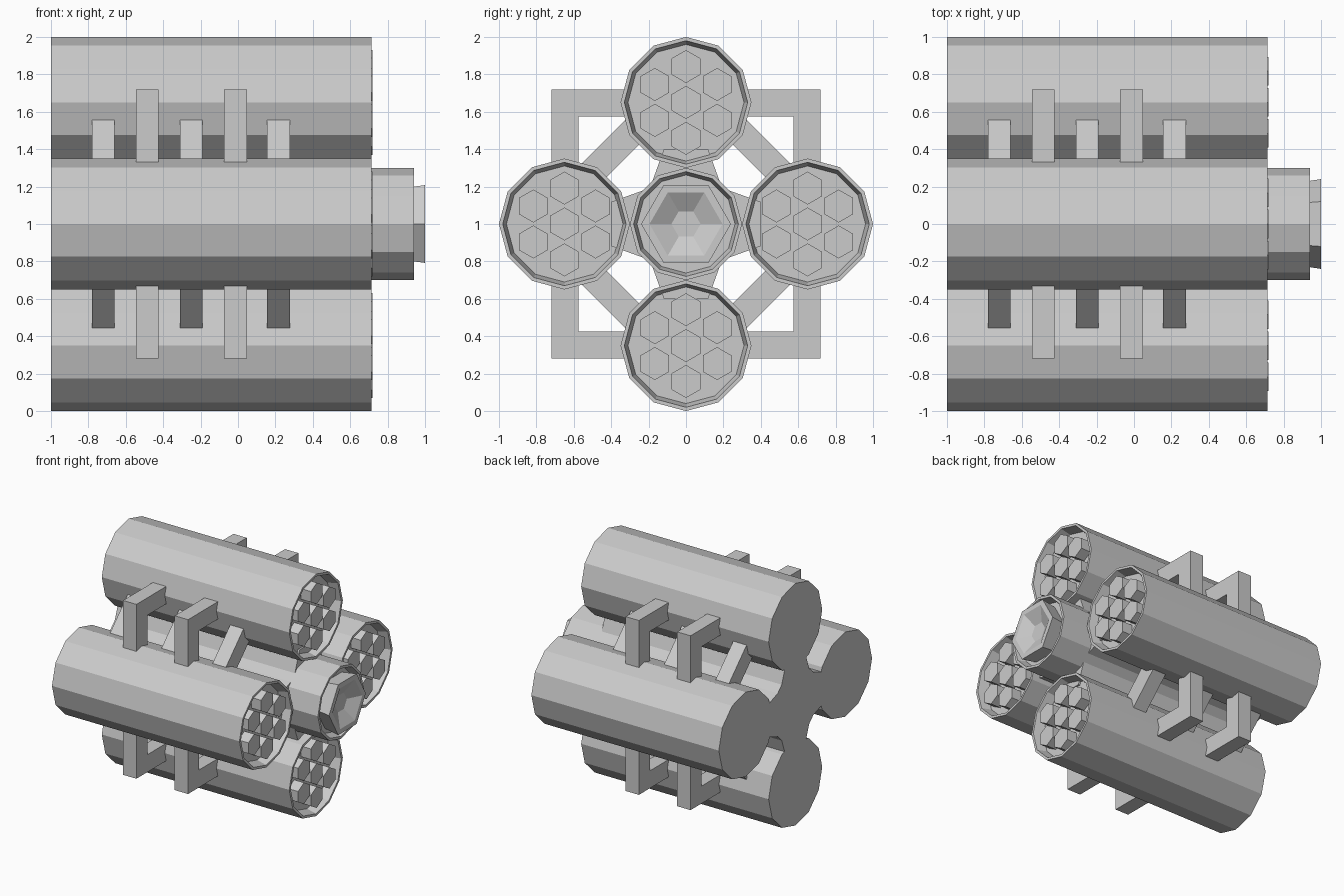
import bpy, bmesh
from math import cos, sin, pi, radians
from mathutils import Matrix, Vector

cube = bpy.data.objects.get("Cube")
if cube:
    bpy.data.objects.remove(cube)

GREY = (0.6, 0.6, 0.6, 1)
metal = bpy.data.materials.new("grey metal")
metal.use_nodes = True
metal.diffuse_color = GREY
metal.node_tree.nodes["Principled BSDF"].inputs["Base Color"].default_value = GREY

MID = Vector((0, 0, 1))      # axis of the whole cluster
QUARTERS = [("left_side", 0), ("top", 90), ("right_side", 180), ("bottom", 270)]


def finish(name, bm):
    bmesh.ops.recalc_face_normals(bm, faces=bm.faces)
    mesh = bpy.data.meshes.new(name)
    bm.to_mesh(mesh)
    bm.free()
    mesh.materials.append(metal)
    obj = bpy.data.objects.new(name, mesh)
    bpy.context.collection.objects.link(obj)
    return obj


def add_lathe(bm, profile, sides, y=0, z=0, start=0):
    """Turn (x, radius) points around the x direction and cap both ends."""
    rings = []
    for x, r in profile:
        angles = [start + 2 * pi * k / sides for k in range(sides)]
        rings.append([bm.verts.new((x, y + r * cos(a), z + r * sin(a))) for a in angles])
    for a, b in zip(rings, rings[1:]):
        for k in range(sides):
            n = (k + 1) % sides
            bm.faces.new((a[k], a[n], b[n], b[k]))
    bm.faces.new(rings[0])
    bm.faces.new(rings[-1])


def add_prism(bm, outline, x0, x1):
    """Extrude a (y, z) outline along x."""
    back = [bm.verts.new((x0, y, z)) for y, z in outline]
    front = [bm.verts.new((x1, y, z)) for y, z in outline]
    bm.faces.new(back)
    bm.faces.new(front)
    for k in range(len(outline)):
        n = (k + 1) % len(outline)
        bm.faces.new((back[k], back[n], front[n], front[k]))


def place(bm, degrees):
    """Swing a part around the cluster axis and lift it into place."""
    bm.transform(Matrix.Translation(MID) @ Matrix.Rotation(radians(degrees), 4, "X"))


# Outer tubes with a recessed mouth, each holding seven hexagonal pegs
for side, turn in QUARTERS:
    cy, cz = 0.65 * cos(radians(turn)), 1 + 0.65 * sin(radians(turn))
    bm = bmesh.new()
    add_lathe(bm, [(-1, 0.35), (0.713, 0.35), (0.713, 0.33), (0.63, 0.31)], 12, cy, cz)
    finish(side + "_tube", bm)

    bm = bmesh.new()
    spots = [(0, 0)] + [(0.192 * cos(a), 0.192 * sin(a))
                        for a in (pi / 2 + k * pi / 3 for k in range(6))]
    for dy, dz in spots:
        add_lathe(bm, [(0.62, 0.088), (0.72, 0.088)], 6, cy + dy, cz + dz, pi / 2)
    finish(side + "_pegs", bm)

    # Tapered web joining the tube to the core
    bm = bmesh.new()
    add_prism(bm, [(0.2, -0.19), (0.4, -0.118), (0.4, 0.118), (0.2, 0.19)], -1, 0.645)
    place(bm, turn)
    finish(side + "_web", bm)

# Core tube
bm = bmesh.new()
add_lathe(bm, [(-1, 0.3), (0.94, 0.3), (0.94, 0.28), (0.87, 0.262)], 12, 0, 1)
finish("core_tube", bm)

# Hexagonal nozzle with a dished face
bm = bmesh.new()
add_lathe(bm, [(0.86, 0.218), (1, 0.24), (1, 0.195), (0.94, 0.078)], 6, 0, 1)
finish("core_nozzle", bm)

# Corner brackets and diagonal struts between neighbouring tubes
OUT, INN, END = 0.72, 0.576, 0.3
bracket = [(END, INN), (INN, INN), (INN, END), (OUT, END), (OUT, OUT), (END, OUT)]
near, far, half = 0.477, 0.622, 0.22
strut = [(near, -half), (far, -half), (far, half), (near, half)]
for side, turn in QUARTERS:
    bm = bmesh.new()
    for x in (-0.485, -0.013):
        add_prism(bm, bracket, x - 0.061, x + 0.061)
    place(bm, turn)
    finish(side + "_corner_brackets", bm)

    bm = bmesh.new()
    for x in (-0.72, -0.25, 0.217):
        add_prism(bm, strut, x - 0.061, x + 0.061)
    place(bm, turn + 45)
    finish(side + "_diagonal_struts", bm)
